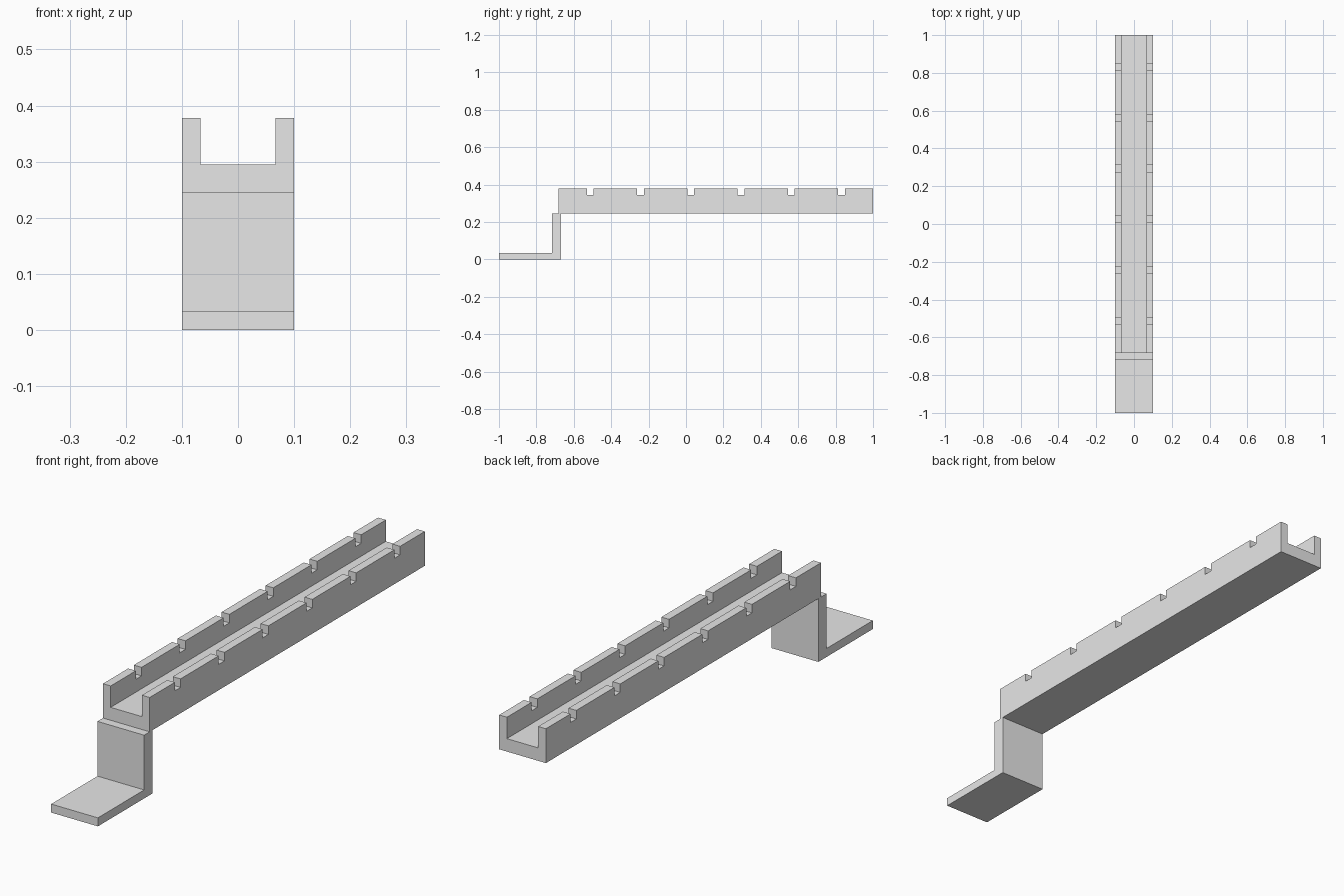
import bpy
import bmesh
from mathutils import Vector

cube = bpy.data.objects.get("Cube")
if cube:
    bpy.data.objects.remove(cube, do_unlink=True)

grey = bpy.data.materials.new("light_grey")
grey.use_nodes = True
grey.diffuse_color = (0.8, 0.8, 0.8, 1)
grey.node_tree.nodes["Principled BSDF"].inputs["Base Color"].default_value = grey.diffuse_color

WIDTH = 0.2
HALF = WIDTH / 2
BED_Z = 0.245      # underside of the channel
TOP_Z = 0.378      # top of the side walls


def extrude(name, profile, direction):
    """Sweep a flat closed profile along a direction into a solid."""
    bm = bmesh.new()
    face = bm.faces.new([bm.verts.new(p) for p in profile])
    swept = bmesh.ops.extrude_face_region(bm, geom=[face], use_keep_orig=True)["geom"]
    verts = [v for v in swept if isinstance(v, bmesh.types.BMVert)]
    bmesh.ops.translate(bm, verts=verts, vec=Vector(direction))
    bmesh.ops.recalc_face_normals(bm, faces=bm.faces)
    mesh = bpy.data.meshes.new(name)
    bm.to_mesh(mesh)
    bm.free()
    mesh.materials.append(grey)
    obj = bpy.data.objects.new(name, mesh)
    bpy.context.collection.objects.link(obj)
    return obj


# Z-shaped bracket: flat foot and upright post
FOOT_TOP, POST_FRONT, POST_BACK = 0.033, -0.717, -0.667
side = [(-1, 0), (POST_BACK, 0), (POST_BACK, BED_Z), (POST_FRONT, BED_Z),
        (POST_FRONT, FOOT_TOP), (-1, FOOT_TOP)]
extrude("foot_bracket", [(-HALF, y, z) for y, z in side], (WIDTH, 0, 0))

# U-shaped channel running to the back
FRONT_Y, INNER, FLOOR_Z = -0.683, 0.067, 0.295
half_u = [(HALF, BED_Z), (HALF, TOP_Z), (INNER, TOP_Z), (INNER, FLOOR_Z)]
section = half_u + [(-x, z) for x, z in reversed(half_u)]
channel = extrude("notched_channel", [(x, FRONT_Y, z) for x, z in section],
                  (0, 1 - FRONT_Y, 0))

# Six evenly spaced notches cut across both walls
NOTCH_Z, NOTCH_W, FIRST, PITCH = 0.345, 0.035, -0.512, 0.2687
for i in range(6):
    y0 = FIRST + i * PITCH - NOTCH_W / 2
    y1 = y0 + NOTCH_W
    outline = [(y0, NOTCH_Z), (y1, NOTCH_Z), (y1, TOP_Z + 0.1), (y0, TOP_Z + 0.1)]
    cutter = extrude("notch_cutter", [(-WIDTH, y, z) for y, z in outline], (2 * WIDTH, 0, 0))
    cutter.hide_render = True
    cut = channel.modifiers.new("notch", 'BOOLEAN')
    cut.operation, cut.solver, cut.object = 'DIFFERENCE', 'EXACT', cutter
    bpy.context.view_layer.objects.active = channel
    bpy.ops.object.modifier_apply(modifier=cut.name)
    bpy.data.objects.remove(cutter, do_unlink=True)
